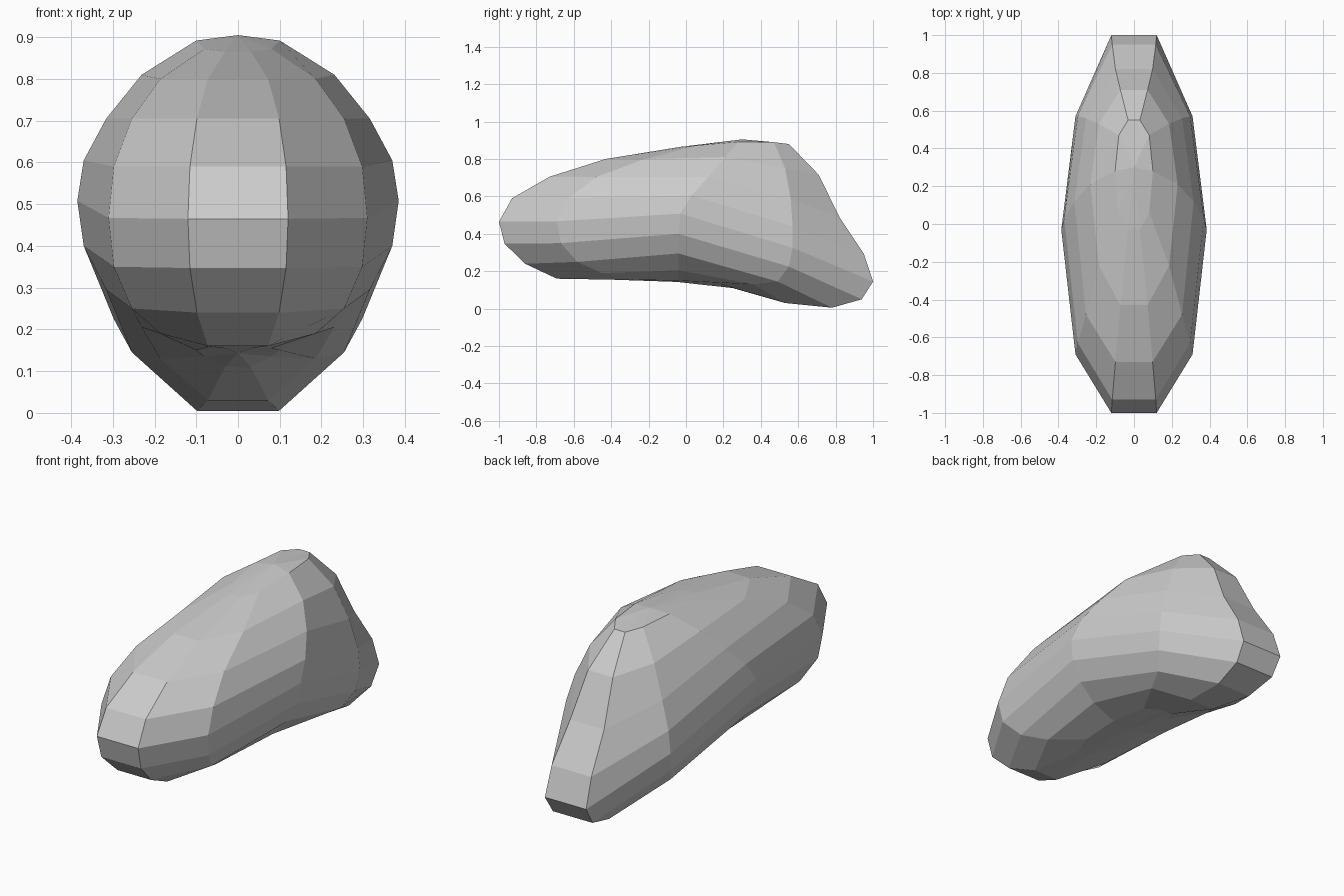
import bpy, bmesh

# Half widths of the five columns, front to back, at the widest ring
WIDTH = (0.12, 0.31, 0.385, 0.31, 0.12)

# Rings from bottom to top: width scale, then (y, z) for each column
RINGS = [
    (0.26, (-0.40, 0.155), (-0.28, 0.155), (-0.04, 0.15), (0.17, 0.135), (0.25, 0.11)),
    (0.60, (-0.69, 0.16), (-0.45, 0.19), (-0.04, 0.205), (0.36, 0.13), (0.53, 0.03)),
    (0.82, (-0.86, 0.24), (-0.58, 0.25), (-0.04, 0.295), (0.49, 0.145), (0.78, 0.005)),
    (0.96, (-0.97, 0.347), (-0.67, 0.35), (-0.04, 0.40), (0.55, 0.225), (0.94, 0.05)),
    (1.00, (-1.00, 0.465), (-0.69, 0.467), (-0.03, 0.508), (0.57, 0.325), (1.00, 0.145)),
    (0.96, (-0.93, 0.59), (-0.63, 0.59), (0.03, 0.605), (0.57, 0.44), (0.95, 0.295)),
    (0.82, (-0.73, 0.705), (-0.48, 0.705), (0.12, 0.705), (0.56, 0.585), (0.82, 0.49)),
    (0.60, (-0.43, 0.80), (-0.22, 0.80), (0.21, 0.81), (0.53, 0.75), (0.71, 0.715)),
    (0.26, (-0.03, 0.865), (0.06, 0.872), (0.28, 0.892), (0.47, 0.89), (0.55, 0.88)),
]

bm = bmesh.new()

# Mirrored closed loops
loops = []
for scale, *cols in RINGS:
    right = [bm.verts.new((w * scale, y, z)) for w, (y, z) in zip(WIDTH, cols)]
    left = [bm.verts.new((-w * scale, y, z)) for w, (y, z) in zip(WIDTH, cols)]
    loops.append(right + left[::-1])

# Side faces between neighbouring loops
n = 10
for low, high in zip(loops, loops[1:]):
    for i in range(n):
        j = (i + 1) % n
        bm.faces.new((low[i], low[j], high[j], high[i]))

# Fan caps at bottom and top
for loop, point in ((loops[0], (0, -0.05, 0.143)), (loops[-1], (0, 0.30, 0.905))):
    tip = bm.verts.new(point)
    for i in range(n):
        bm.faces.new((loop[i], loop[(i + 1) % n], tip))

bmesh.ops.recalc_face_normals(bm, faces=bm.faces)
mesh = bpy.data.meshes.new("faceted_pod")
bm.to_mesh(mesh)
bm.free()
pod = bpy.data.objects.new("faceted_pod", mesh)
bpy.context.collection.objects.link(pod)
